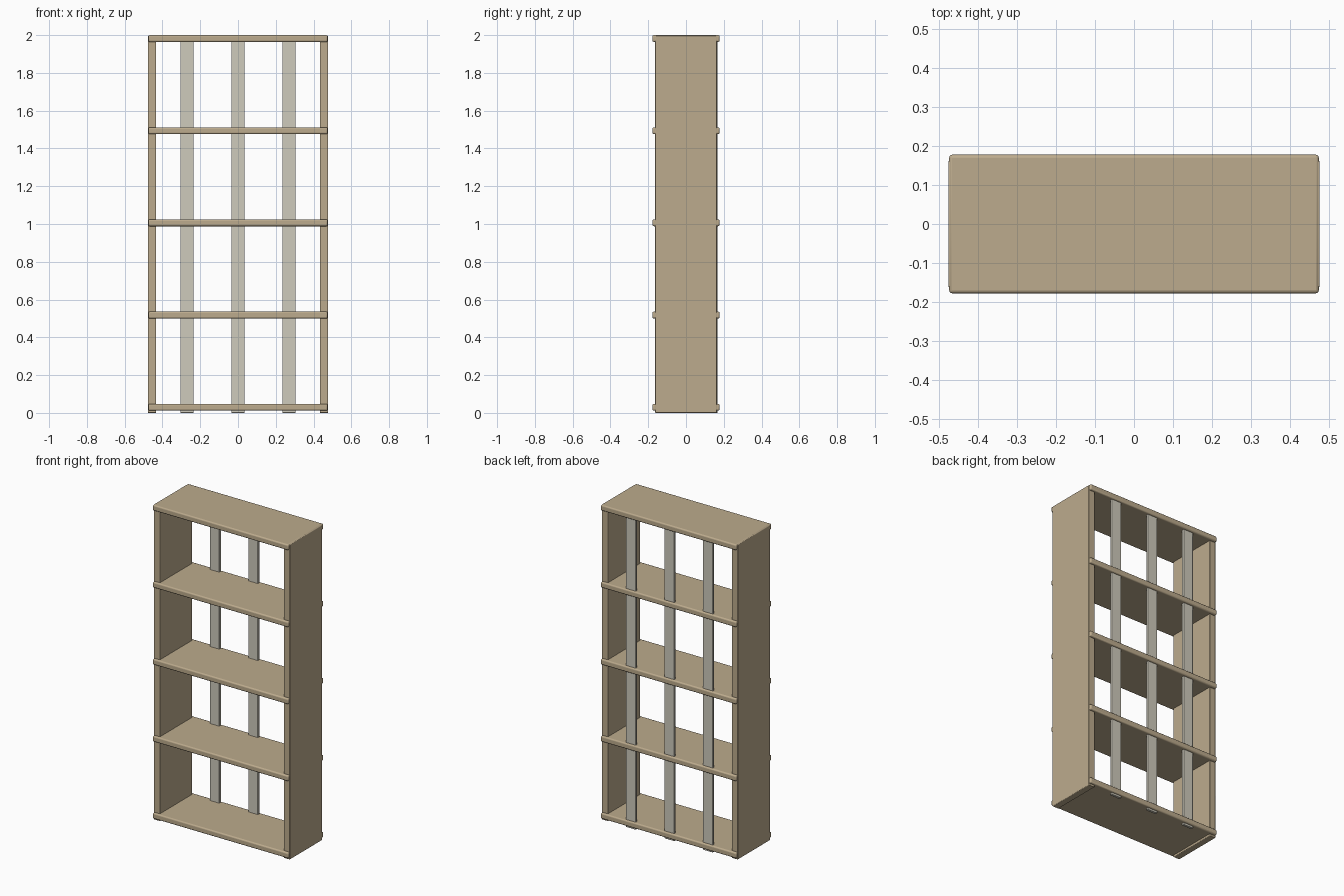
import bpy

if "Cube" in bpy.data.objects:
    bpy.data.objects.remove(bpy.data.objects["Cube"])


def material(name, rgb):
    m = bpy.data.materials.new(name)
    m.diffuse_color = (*rgb, 1.0)
    m.use_nodes = True
    m.node_tree.nodes["Principled BSDF"].inputs["Base Color"].default_value = m.diffuse_color
    return m


WOOD = material("tan wood", (0.505, 0.407, 0.266))
SLAT = material("pale grey wood", (0.625, 0.598, 0.507))


def box(name, lo, hi, mat, bevel):
    """Softly bevelled board spanning the corners lo to hi."""
    centre = [(a + b) / 2 for a, b in zip(lo, hi)]
    bpy.ops.mesh.primitive_cube_add(size=1, location=centre)
    ob = bpy.context.object
    ob.name = name
    ob.scale = [b - a for a, b in zip(lo, hi)]
    bpy.ops.object.transform_apply(location=False, rotation=False, scale=True)
    ob.data.materials.append(mat)
    mod = ob.modifiers.new("rounded edges", 'BEVEL')
    mod.width = bevel
    mod.segments = 3
    bpy.ops.object.shade_smooth_by_angle()
    return ob


# Upright side panels
for side, a, b in (("left", -0.477, -0.433), ("right", 0.433, 0.477)):
    box(side + "_side_panel", (a, -0.163, 0.0), (b, 0.163, 1.997), WOOD, 0.004)

# Five shelves, their front and back edges projecting past the panels
for i in range(5):
    top = 2.0 - i * 0.488
    box(f"shelf_{i + 1}", (-0.475, -0.178, top - 0.036),
        (0.475, 0.178, top), WOOD, 0.008)

# Three vertical slats at the back, running down to the floor
for i, x in enumerate((-0.27, 0.0, 0.27)):
    box(f"back_slat_{i + 1}", (x - 0.034, 0.150, 0.0),
        (x + 0.034, 0.166, 1.985), SLAT, 0.002)
